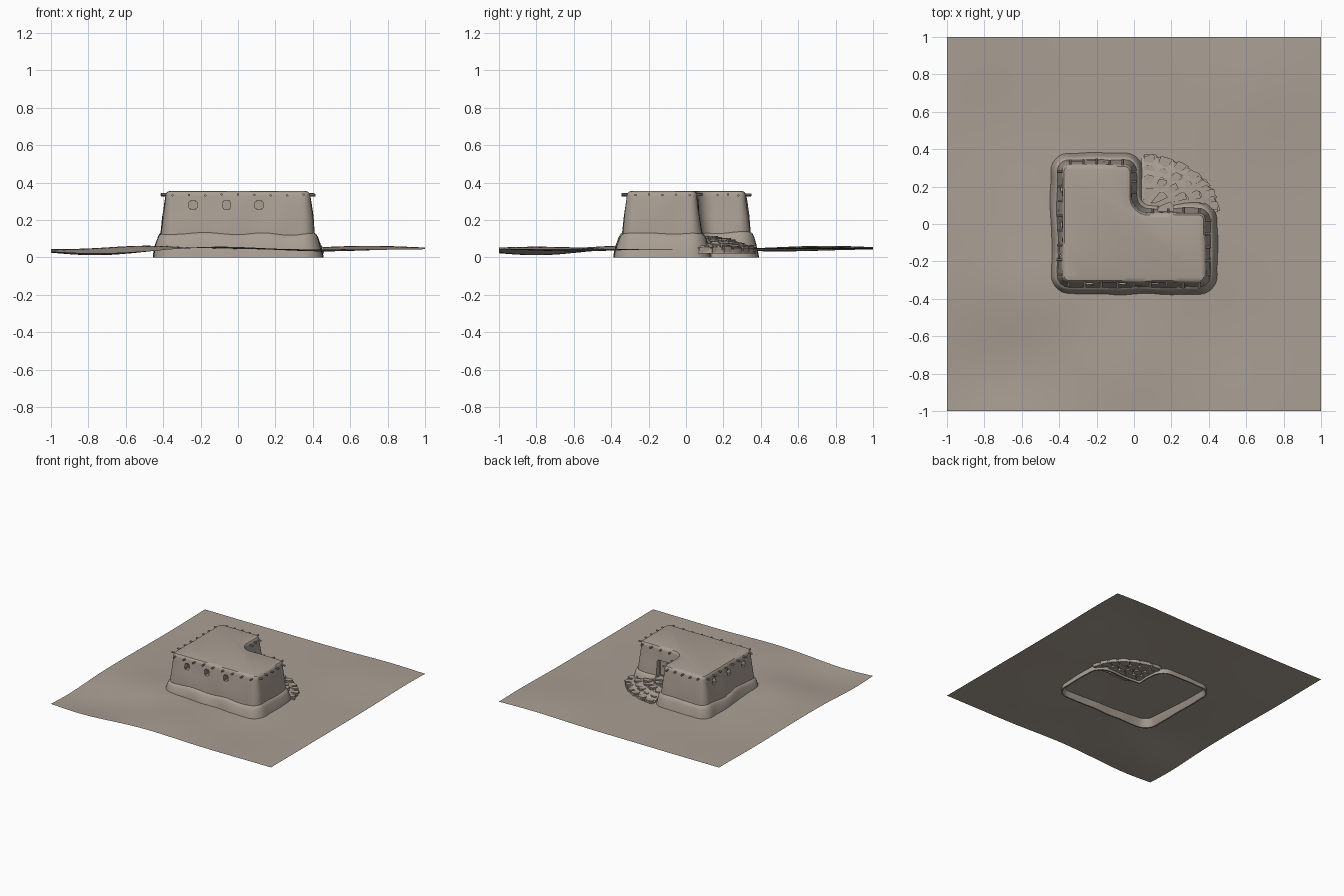
import bpy, bmesh, math, random
from mathutils import Vector, noise

random.seed(4)
if "Cube" in bpy.data.objects:
    bpy.data.objects.remove(bpy.data.objects["Cube"])

clay = bpy.data.materials.new("dry_clay")
clay.use_nodes = True
COLOUR = (0.40, 0.345, 0.295, 1)
clay.diffuse_color = COLOUR
bsdf = clay.node_tree.nodes["Principled BSDF"]
bsdf.inputs["Base Color"].default_value = COLOUR
bsdf.inputs["Roughness"].default_value = 0.9


def finish(bm, name):
    bmesh.ops.recalc_face_normals(bm, faces=bm.faces)
    mesh = bpy.data.meshes.new(name)
    bm.to_mesh(mesh)
    bm.free()
    mesh.materials.append(clay)
    obj = bpy.data.objects.new(name, mesh)
    bpy.context.collection.objects.link(obj)
    return obj


def smooth(obj, angle=35):
    bpy.ops.object.select_all(action="DESELECT")
    obj.select_set(True)
    bpy.context.view_layer.objects.active = obj
    bpy.ops.object.shade_smooth_by_angle(angle=math.radians(angle))


# L-shaped footprint as (point, outward normal) pairs
X0, X1, Y0, Y1, NX, NY = -0.385, 0.385, -0.315, 0.32, -0.01, 0.06
CORNERS = [(X0, Y0, .04), (X1, Y0, .04), (X1, NY, .04),
           (NX, NY, .09), (NX, Y1, .04), (X0, Y1, .04)]


def footprint():
    arcs = []
    for i, (x, y, r) in enumerate(CORNERS):
        p = Vector((x, y))
        a = (p - Vector(CORNERS[i - 1][:2])).normalized()
        b = (Vector(CORNERS[(i + 1) % 6][:2]) - p).normalized()
        na, nb = Vector((a.y, -a.x)), Vector((b.y, -b.x))
        sign = 1 if a.x * b.y - a.y * b.x > 0 else -1
        centre = p - sign * r * (na + nb)
        arc = []
        for k in range(8):
            t = k / 7 * math.pi / 2
            n = na * math.cos(t) + nb * math.sin(t)
            arc.append((centre + sign * r * n, n))
        arcs.append(arc)
    pts = []
    for i, arc in enumerate(arcs):
        pts += arc
        start, end = arc[-1], arcs[(i + 1) % 6][0]
        steps = max(2, round((end[0] - start[0]).length / 0.035))
        pts += [(start[0].lerp(end[0], k / steps), start[1]) for k in range(1, steps)]
    return pts


def loft(name, profile, closed):
    """Sweep (offset, height, side wobble, height wobble) levels round the footprint."""
    bm = bmesh.new()
    rings = []
    for off, z, side, lift in profile:
        ring = []
        for p, n in footprint():
            w = noise.noise(Vector((p.x * 7, p.y * 7, z * 5)))
            h = noise.noise(Vector((p.x * 5 + 9, p.y * 5, 2)))
            q = p + n * (off + side * w)
            ring.append(bm.verts.new((q.x, q.y, z + lift * h)))
        rings.append(ring)
    pairs = list(zip(rings, rings[1:]))
    if closed:
        pairs.append((rings[-1], rings[0]))
    else:
        bm.faces.new(rings[0])
        bm.faces.new(rings[-1])
    for lo, hi in pairs:
        for i in range(len(lo)):
            bm.faces.new((lo[i - 1], lo[i], hi[i], hi[i - 1]))
    return finish(bm, name)


walls = loft("walls", [(.025, .075, .008, 0), (.024, .13, .008, 0), (.014, .22, .01, 0),
                       (.004, .29, .008, 0), (0, .328, .005, 0), (-.003, .342, .005, 0),
                       (-.012, .352, .004, 0), (-.03, .356, .002, 0)], False)
plinth = loft("plinth", [(.069, 0, .008, 0), (.064, .03, .01, 0), (.054, .07, .012, .008),
                         (.043, .105, .008, .018), (.034, .122, .005, .022),
                         (.021, .131, .004, .022), (.008, .131, 0, .022),
                         (.02, .07, 0, 0), (.058, 0, .008, 0)], True)


# Window and door recesses
def cut(target, centre, size):
    bm = bmesh.new()
    bmesh.ops.create_cube(bm, size=1)
    bmesh.ops.scale(bm, vec=size, verts=bm.verts)
    bmesh.ops.translate(bm, vec=centre, verts=bm.verts)
    upright = [e for e in bm.edges]
    bmesh.ops.bevel(bm, geom=upright, offset=.007, segments=2, affect="EDGES")
    cutter = finish(bm, "cutter")
    cutter.hide_render = True
    mod = target.modifiers.new("opening", "BOOLEAN")
    mod.operation, mod.solver, mod.object = "DIFFERENCE", "EXACT", cutter
    bpy.context.view_layer.update()
    graph = bpy.context.evaluated_depsgraph_get()
    mesh = bpy.data.meshes.new_from_object(target.evaluated_get(graph))
    target.modifiers.clear()
    target.data = mesh
    bpy.data.objects.remove(cutter)


for x in (-.24, -.06, .112):
    cut(walls, (x, Y0, .28), (.042, .075, .048))
for y in (.19, 0, -.18):
    cut(walls, (X0, y, .28), (.075, .042, .048))
for part in (walls, plinth):
    cut(part, (.17, .12, .18), (.085, .17, .14))
    smooth(part)


# Roof beam ends poking through the walls
beams = bmesh.new()


def beam(x, y, direction):
    d = Vector(direction)
    made = bmesh.ops.create_cone(beams, cap_ends=True, segments=8, radius1=.0065,
                                 radius2=.0065, depth=.06)["verts"]
    turn = d.to_track_quat("Z", "Y").to_matrix()
    bmesh.ops.rotate(beams, matrix=turn, verts=made)
    spot = Vector((x, y, .334 + random.uniform(-.003, .003)))
    bmesh.ops.translate(beams, vec=spot + d * random.uniform(-.008, .001), verts=made)


def beam_row(start, end, count, direction):
    a, b = Vector(start), Vector(end)
    for k in range(count):
        p = a.lerp(b, k / (count - 1))
        beam(p.x, p.y, direction)


beam_row((-.35, Y0), (.35, Y0), 9, (0, -1, 0))
beam_row((-.34, Y1), (-.06, Y1), 5, (0, 1, 0))
beam_row((.10, NY), (.35, NY), 4, (0, 1, 0))
beam_row((X0, -.27), (X0, .28), 8, (-1, 0, 0))
beam_row((X1, -.27), (X1, .02), 5, (1, 0, 0))
beam_row((NX, .17), (NX, .28), 3, (1, 0, 0))
smooth(finish(beams, "roof_beams"))


# Rolling ground sheet
HILLS = [(-.75, -.78, .33, -.034), (-.52, -.38, .28, .022), (-.1, -.8, .3, .014),
         (.7, .75, .35, .018), (.45, -.6, .3, -.012), (-.7, .5, .35, -.012)]


def ground_height(x, y):
    return .044 + sum(h * math.exp(-((x - a) ** 2 + (y - b) ** 2) / (r * r))
                      for a, b, r, h in HILLS)


bm = bmesh.new()
bmesh.ops.create_grid(bm, x_segments=48, y_segments=48, size=1)
for v in bm.verts:
    v.co.z = ground_height(v.co.x, v.co.y)
smooth(finish(bm, "ground"))

# Flagstone steps fanning out from the door
CX, CY, RX, RY = .04, .065, .42, .31


def fan(r, t):
    return CX + RX * r * math.cos(t), CY + RY * r * math.sin(t)


def stone(bm, r0, r1, t0, t1, top):
    outline = []
    for r, order in ((r0, range(4)), (r1, range(3, -1, -1))):
        for k in order:
            outline.append(fan(r + random.uniform(-.012, .012), t0 + (t1 - t0) * k / 3))
    tilt = random.uniform(-.004, .004)
    low = [bm.verts.new((x, y, .02)) for x, y in outline]
    high = [bm.verts.new((x, y, top + tilt)) for x, y in outline]
    bm.faces.new(low)
    cap = bm.faces.new(high)
    sides = []
    for i in range(len(low)):
        sides.append(bm.faces.new((low[i - 1], low[i], high[i], high[i - 1])))
    rim = list(cap.edges)
    posts = [e for e in bm.edges if e.verts[0] in (low[0], low[3], low[4], low[7])
             and e.verts[1] in (high[0], high[3], high[4], high[7])]
    bmesh.ops.bevel(bm, geom=rim + posts, offset=.009, segments=2, affect="EDGES")


bm = bmesh.new()
for r0, r1, count, top in ((.2, .44, 3, .112), (.46, .64, 5, .1),
                           (.66, .81, 6, .082), (.83, .99, 7, .064)):
    cuts = [k / count * math.pi / 2 for k in range(count + 1)]
    cuts = [t + random.uniform(-.12, .12) / count if 0 < k < count else t
            for k, t in enumerate(cuts)]
    for a, b in zip(cuts, cuts[1:]):
        gap = .012 / r1
        stone(bm, r0, r1, a + gap, b - gap, top)
smooth(finish(bm, "flagstones"), 50)

# Earth mound bedding the stones
bm = bmesh.new()
rows = []
for r, z in ((0, .105), (.45, .1), (.65, .086), (.82, .068), (.96, .048), (1, .02)):
    rows.append([bm.verts.new((*fan(max(r, .01), k / 16 * math.pi / 2), z)) for k in range(17)])
for a, b in zip(rows, rows[1:]):
    for k in range(16):
        bm.faces.new((a[k], b[k], b[k + 1], a[k + 1]))
smooth(finish(bm, "step_mound"))
